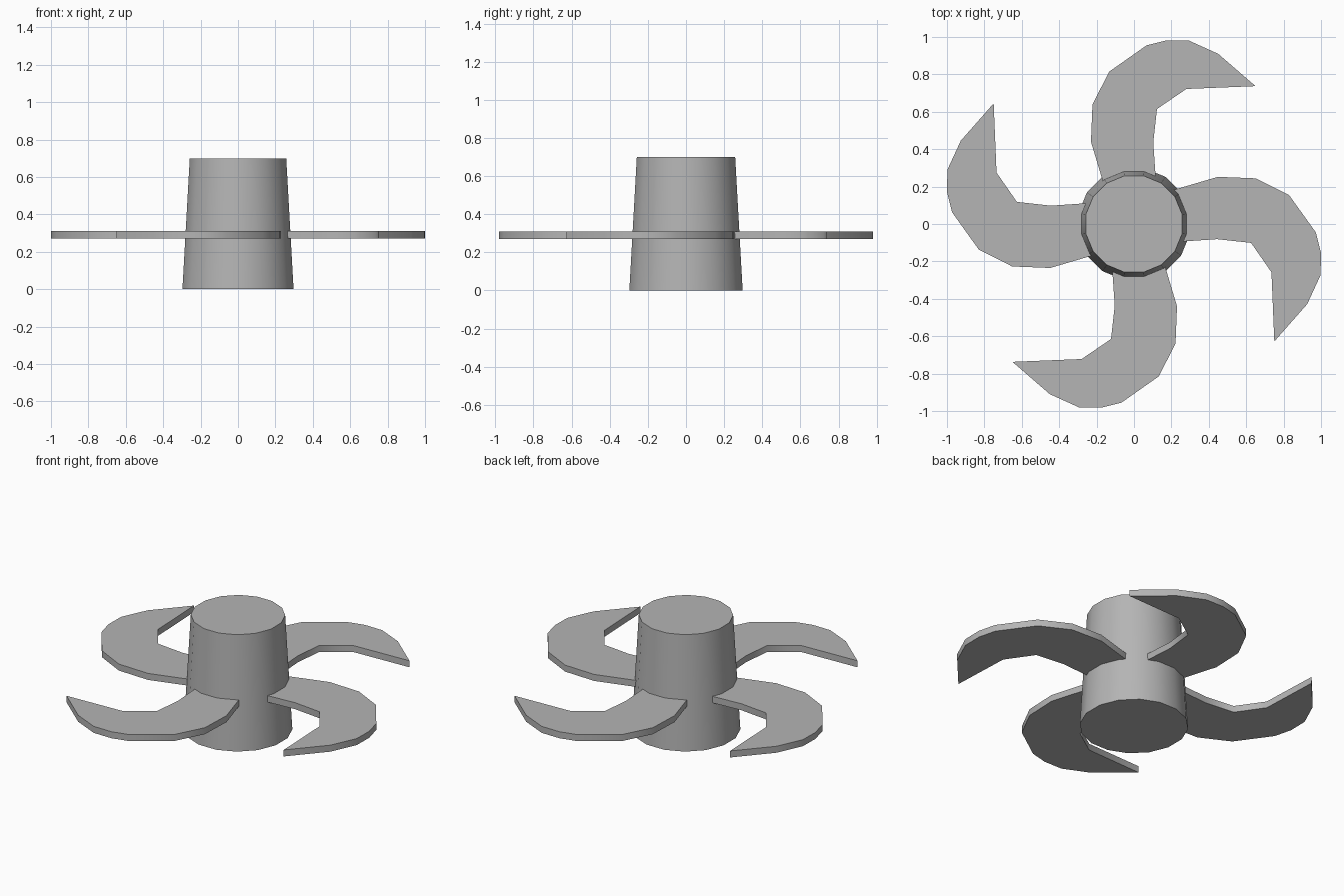
import bpy, bmesh
from math import radians
from mathutils import Matrix, Vector

if "Cube" in bpy.data.objects:
    bpy.data.objects.remove(bpy.data.objects["Cube"])

# Mid-grey material shared by all parts
grey = bpy.data.materials.new("mid_grey")
grey.diffuse_color = (0.46, 0.46, 0.46, 1)
grey.use_nodes = True
grey.node_tree.nodes["Principled BSDF"].inputs["Base Color"].default_value = grey.diffuse_color

# Tapered 16-sided hub
bpy.ops.mesh.primitive_cone_add(vertices=16, radius1=0.303, radius2=0.263, depth=0.7,
                                location=(0, 0, 0.35), rotation=(0, 0, radians(11.25)))
hub = bpy.context.object
hub.name = "hub"
hub.data.materials.append(grey)
bpy.ops.object.transform_apply(location=True, rotation=True, scale=True)
bpy.ops.object.shade_smooth_by_angle(angle=radians(30))

# Hooked blade outline, pointing to +y
OUTLINE = [(-0.155, 0.19), (-0.23, 0.44), (-0.222, 0.64), (-0.132, 0.815), (0.067, 0.955),
           (0.175, 0.982), (0.295, 0.98), (0.45, 0.91), (0.65, 0.737), (0.28, 0.722),
           (0.123, 0.615), (0.103, 0.437), (0.12, 0.19)]
Z0, Z1 = 0.27, 0.31


def add_blade(name, angle, stretch=1.0, shift_y=0.0):
    """Extrude the outline, turned about z and nudged into place."""
    rot = Matrix.Rotation(radians(angle), 4, 'Z')
    bm = bmesh.new()
    verts = []
    for x, y in OUTLINE:
        p = rot @ Vector((x, y * stretch, Z0))
        verts.append(bm.verts.new((p.x, p.y + shift_y, Z0)))
    face = bm.faces.new(verts)
    ext = bmesh.ops.extrude_face_region(bm, geom=[face], use_keep_orig=True)
    top = [v for v in ext["geom"] if isinstance(v, bmesh.types.BMVert)]
    bmesh.ops.translate(bm, vec=(0, 0, Z1 - Z0), verts=top)
    bmesh.ops.recalc_face_normals(bm, faces=bm.faces)
    mesh = bpy.data.meshes.new(name)
    bm.to_mesh(mesh)
    bm.free()
    mesh.materials.append(grey)
    blade = bpy.data.objects.new(name, mesh)
    bpy.context.collection.objects.link(blade)
    # Smooth rim, sharp top, bottom and tip
    bpy.ops.object.select_all(action='DESELECT')
    blade.select_set(True)
    bpy.context.view_layer.objects.active = blade
    bpy.ops.object.shade_smooth_by_angle(angle=radians(60))


# Four blades around the hub
add_blade("back_blade", 0)
add_blade("left_blade", 90, 1.018, -0.005)
add_blade("front_blade", 180)
add_blade("right_blade", 270, 1.018, 0.022)
